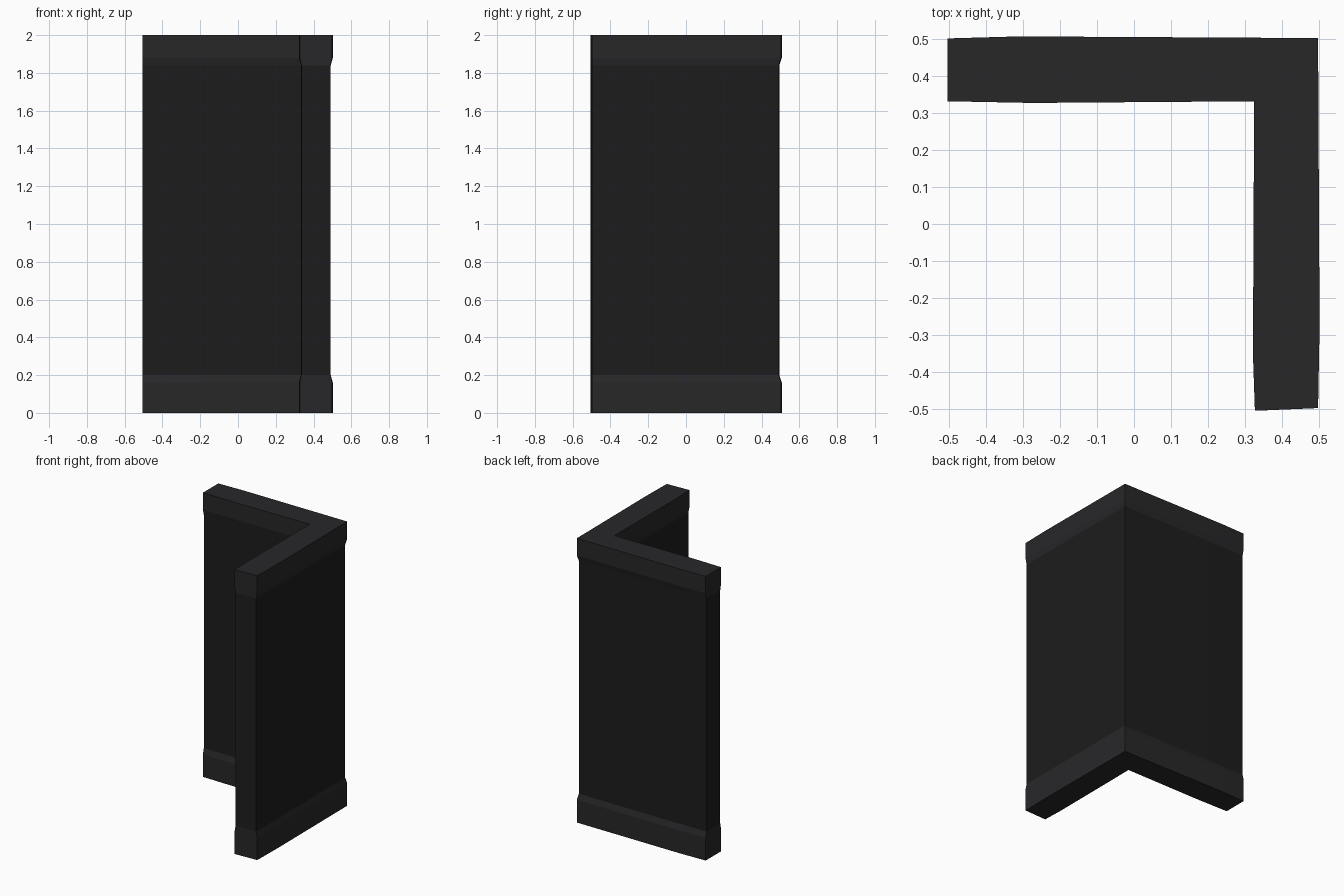
import bpy, bmesh

if "Cube" in bpy.data.objects:
    bpy.data.objects.remove(bpy.data.objects["Cube"])

# L-shaped plans, counter-clockwise, matching point for point
TRIM = [(-0.505, 0.332), (-0.30, 0.328), (-0.21, 0.328), (0.325, 0.332),
        (0.322, -0.30), (0.322, -0.36), (0.327, -0.505), (0.498, -0.498),
        (0.502, -0.28), (0.498, 0.503), (-0.21, 0.507), (-0.33, 0.507), (-0.505, 0.502)]
PANEL = [(-0.505, 0.341), (-0.30, 0.339), (-0.21, 0.339), (0.335, 0.341),
         (0.334, -0.30), (0.334, -0.36), (0.335, -0.505), (0.490, -0.498),
         (0.491, -0.28), (0.490, 0.492), (-0.21, 0.494), (-0.33, 0.494), (-0.505, 0.492)]


def material(name, color):
    mat = bpy.data.materials.new(name)
    mat.diffuse_color = (*color, 1)
    mat.use_nodes = True
    mat.node_tree.nodes["Principled BSDF"].inputs["Base Color"].default_value = mat.diffuse_color
    return mat


def loft(name, levels, mat, cap_bottom=False, cap_top=False):
    """Stack plans at given heights and join them with flat walls."""
    bm = bmesh.new()
    rings = [[bm.verts.new((x, y, z)) for x, y in plan] for plan, z in levels]
    for low, high in zip(rings, rings[1:]):
        for i in range(len(low)):
            j = (i + 1) % len(low)
            bm.faces.new((low[i], low[j], high[j], high[i]))
    if cap_bottom:
        bm.faces.new(rings[0][::-1])
    if cap_top:
        bm.faces.new(rings[-1])
    bmesh.ops.triangulate(bm, faces=[f for f in bm.faces if len(f.verts) > 4])
    mesh = bpy.data.meshes.new(name)
    bm.to_mesh(mesh)
    bm.free()
    mesh.materials.append(mat)
    obj = bpy.data.objects.new(name, mesh)
    bpy.context.collection.objects.link(obj)
    return obj


trim_mat = material("dark_trim", (0.021, 0.020, 0.022))
panel_mat = material("dark_panel", (0.012, 0.012, 0.012))

# Bottom band with sloped upper edge
loft("bottom_trim", [(TRIM, 0), (TRIM, 0.16), (PANEL, 0.20)], trim_mat, cap_bottom=True)
# Recessed wall between the bands
loft("wall_panel", [(PANEL, 0.20), (PANEL, 1.84)], panel_mat)
# Top band with sloped lower edge
loft("top_trim", [(PANEL, 1.84), (TRIM, 1.88), (TRIM, 2.0)], trim_mat, cap_top=True)
